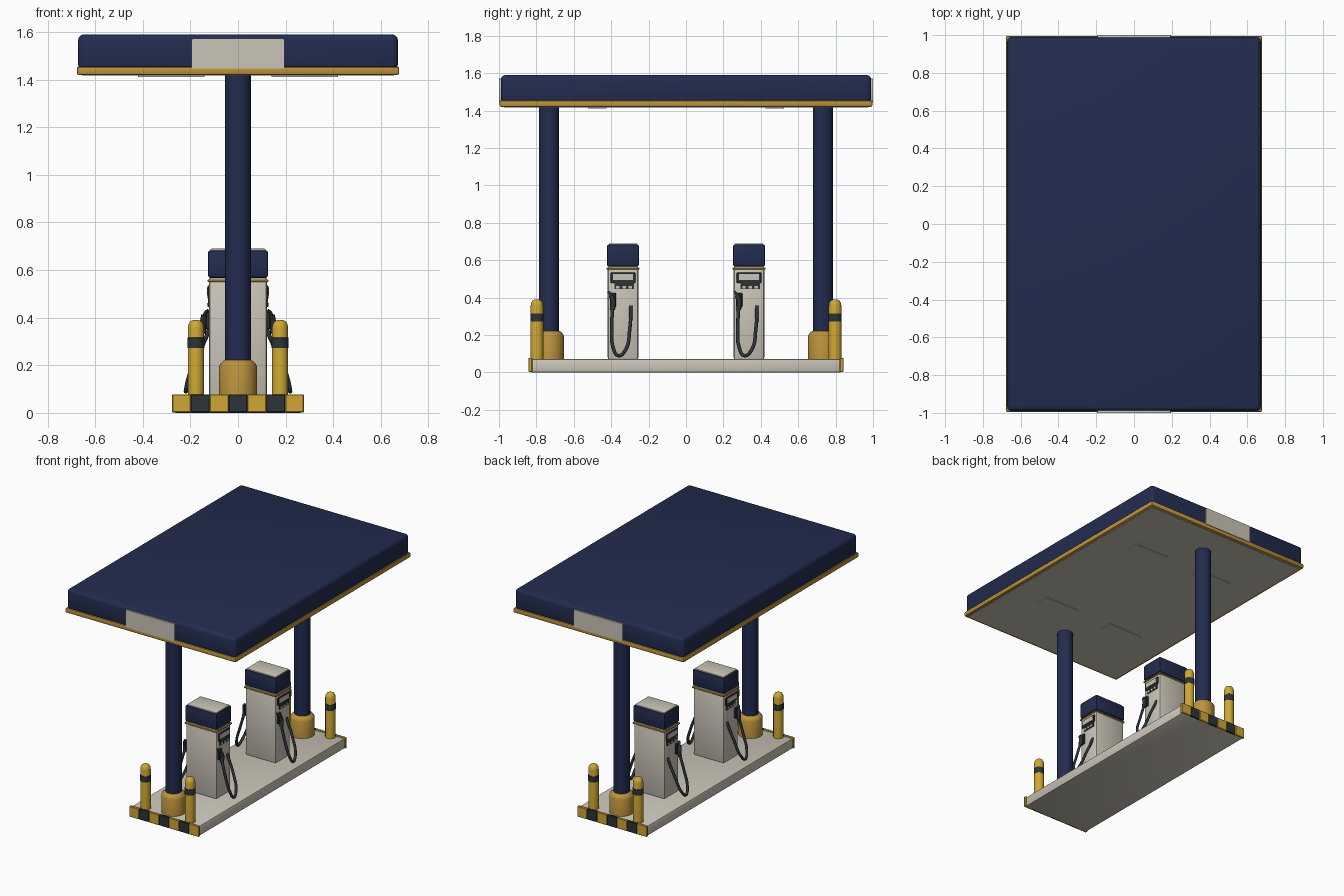
import bpy, bmesh, math
from mathutils import Vector

if "Cube" in bpy.data.objects:
    bpy.data.objects.remove(bpy.data.objects["Cube"])


def material(name, rgb):
    m = bpy.data.materials.new(name)
    m.diffuse_color = (*rgb, 1)
    m.use_nodes = True
    m.node_tree.nodes["Principled BSDF"].inputs["Base Color"].default_value = m.diffuse_color
    return m


NAVY = material("navy", (0.016, 0.025, 0.078))
CREAM = material("cream", (0.60, 0.56, 0.48))
GOLD = material("gold", (0.50, 0.29, 0.047))
YELLOW = material("yellow", (0.62, 0.39, 0.033))
DARK = material("charcoal", (0.025, 0.034, 0.040))


def finish(name, bm, mat, smooth=True):
    bmesh.ops.recalc_face_normals(bm, faces=bm.faces)
    me = bpy.data.meshes.new(name)
    bm.to_mesh(me)
    bm.free()
    ob = bpy.data.objects.new(name, me)
    bpy.context.collection.objects.link(ob)
    me.materials.append(mat)
    if smooth:
        bpy.ops.object.select_all(action='DESELECT')
        ob.select_set(True)
        bpy.context.view_layer.objects.active = ob
        bpy.ops.object.shade_smooth_by_angle(angle=math.radians(35))
    return ob


def box(name, x, y, z, mat, bevel=0.0, seg=2, only=None):
    """Box from (min, max) ranges; 'only' picks the edges to bevel by direction."""
    bm = bmesh.new()
    bmesh.ops.create_cube(bm, size=1)
    for v in bm.verts:
        v.co = Vector([(r[0] + r[1]) / 2 + c * (r[1] - r[0]) for r, c in zip((x, y, z), v.co)])
    if bevel:
        edges = [e for e in bm.edges
                 if only is None or abs((e.verts[0].co - e.verts[1].co).normalized()[only]) > 0.9]
        bmesh.ops.bevel(bm, geom=edges, offset=bevel, segments=seg, profile=0.5, affect='EDGES')
    return finish(name, bm, mat)


def lathe(name, x, y, profile, mat, n=32):
    """Closed turned solid from (radius, height) pairs."""
    bm = bmesh.new()
    rings = [[bm.verts.new((x + r * math.cos(2 * math.pi * i / n),
                            y + r * math.sin(2 * math.pi * i / n), z)) for i in range(n)]
             for r, z in profile]
    for a, b in zip(rings, rings[1:]):
        for i in range(n):
            bm.faces.new((a[i], a[(i + 1) % n], b[(i + 1) % n], b[i]))
    bm.faces.new(rings[0])
    bm.faces.new(rings[-1])
    return finish(name, bm, mat)


def tube(name, points, radius, mat):
    """Round tube along a smooth curve, converted to a mesh."""
    cu = bpy.data.curves.new(name, 'CURVE')
    cu.dimensions = '3D'
    cu.bevel_depth = radius
    cu.bevel_resolution = 2
    cu.resolution_u = 6
    cu.use_fill_caps = True
    sp = cu.splines.new('BEZIER')
    sp.bezier_points.add(len(points) - 1)
    for bp, p in zip(sp.bezier_points, points):
        bp.co = p
        bp.handle_left_type = bp.handle_right_type = 'AUTO'
    ob = bpy.data.objects.new(name, cu)
    bpy.context.collection.objects.link(ob)
    cu.materials.append(mat)
    bpy.ops.object.select_all(action='DESELECT')
    ob.select_set(True)
    bpy.context.view_layer.objects.active = ob
    bpy.ops.object.convert(target='MESH')
    bpy.ops.object.shade_smooth_by_angle(angle=math.radians(50))


def span(a, b, s):
    """Range a..b, mirrored to the negative side when s is -1."""
    return tuple(sorted((s * a, s * b)))


# Canopy: fascia, trim and soffit
box("canopy", (-0.672, 0.672), (-0.99, 0.99), (1.44, 1.59), NAVY, 0.024, 3)
box("canopy_trim", (-0.677, 0.677), (-0.996, 0.996), (1.42, 1.454), GOLD, 0.008)
box("soffit", (-0.655, 0.655), (-0.974, 0.974), (1.417, 1.43), CREAM)
for sx in (-1, 1):
    for sy in (-1, 1):
        box("canopy_lamp", span(0.14, 0.42, sx), span(0.425, 0.525, sy), (1.412, 1.425), CREAM)

# Island slab
box("island", (-0.27, 0.27), (-0.832, 0.832), (0, 0.072), CREAM, 0.008)

for sy in (-1, 1):
    # Blank sign panel on the fascia
    box("sign_panel", (-0.196, 0.196), span(0.98, 1.0, sy), (1.446, 1.572), CREAM, 0.008, 2, 1)

    # Hazard stripes on the island end
    w = 0.554 / 7
    for i in range(7):
        x0 = -0.277 + i * w
        box("hazard_stripe", (x0, x0 + w), span(0.822, 0.842, sy), (0.002, 0.078),
            DARK if i % 2 else YELLOW, 0.003, 1)

    # Column and its collar
    y = sy * 0.732
    lathe("column", 0, y, [(0.054, 0.06), (0.054, 1.425)], NAVY)
    lathe("column_collar", 0, y, [(0.08, 0.065), (0.08, 0.194), (0.076, 0.203),
                                  (0.062, 0.219), (0.052, 0.222)], GOLD)

    # Bollards with a dark band
    for sx in (-1, 1):
        x, y = sx * 0.177, sy * 0.797
        lathe("bollard", x, y, [(0.034, 0.065), (0.034, 0.355), (0.031, 0.372),
                                (0.024, 0.384), (0.012, 0.39)], YELLOW, 24)
        lathe("bollard_band", x, y, [(0.034, 0.272), (0.0355, 0.273), (0.0355, 0.315),
                                     (0.034, 0.316)], DARK, 24)

# Pumps
for cy in (-0.337, 0.337):
    def yr(a, b):
        return (cy + a, cy + b)

    box("pump_body", (-0.122, 0.122), yr(-0.082, 0.082), (0.068, 0.57), CREAM, 0.012)
    box("pump_band", (-0.128, 0.128), yr(-0.088, 0.088), (0.549, 0.561), GOLD, 0.003, 1)
    box("pump_header", (-0.126, 0.126), yr(-0.086, 0.086), (0.567, 0.683), NAVY, 0.01)
    box("pump_cap", (-0.117, 0.117), yr(-0.077, 0.077), (0.67, 0.69), CREAM, 0.006)

    for s in (-1, 1):
        # Display and buttons
        box("display_panel", span(0.115, 0.128, s), yr(-0.066, 0.066), (0.478, 0.535), DARK, 0.003, 1)
        box("display_screen", span(0.126, 0.131, s), yr(-0.054, 0.054), (0.494, 0.526), CREAM)
        box("keypad", span(0.115, 0.127, s), yr(-0.045, 0.058), (0.445, 0.48), DARK)
        for k in (-0.027, 0.006, 0.039):
            box("key", span(0.125, 0.131, s), yr(k - 0.009, k + 0.009), (0.446, 0.462), CREAM)

        # Nozzle: holster, grip, spout and trigger guard
        box("holster", span(0.115, 0.137, s), yr(-0.07, -0.036), (0.35, 0.425), DARK, 0.004, 1)
        tube("nozzle_grip", [(s * 0.148, cy - 0.056, 0.335), (s * 0.148, cy - 0.052, 0.375),
                             (s * 0.142, cy - 0.062, 0.41)], 0.013, DARK)
        tube("nozzle_spout", [(s * 0.142, cy - 0.06, 0.405), (s * 0.136, cy - 0.07, 0.422),
                              (s * 0.126, cy - 0.079, 0.43)], 0.007, DARK)

        # Hanging hose loop
        path = [(0.148, -0.056, 0.345), (0.178, -0.06, 0.24), (0.21, -0.053, 0.135),
                (0.219, -0.024, 0.09), (0.212, 0.012, 0.118), (0.172, 0.036, 0.23),
                (0.118, 0.043, 0.355)]
        tube("hose", [(s * px, cy + py, pz) for px, py, pz in path], 0.0095, DARK)
